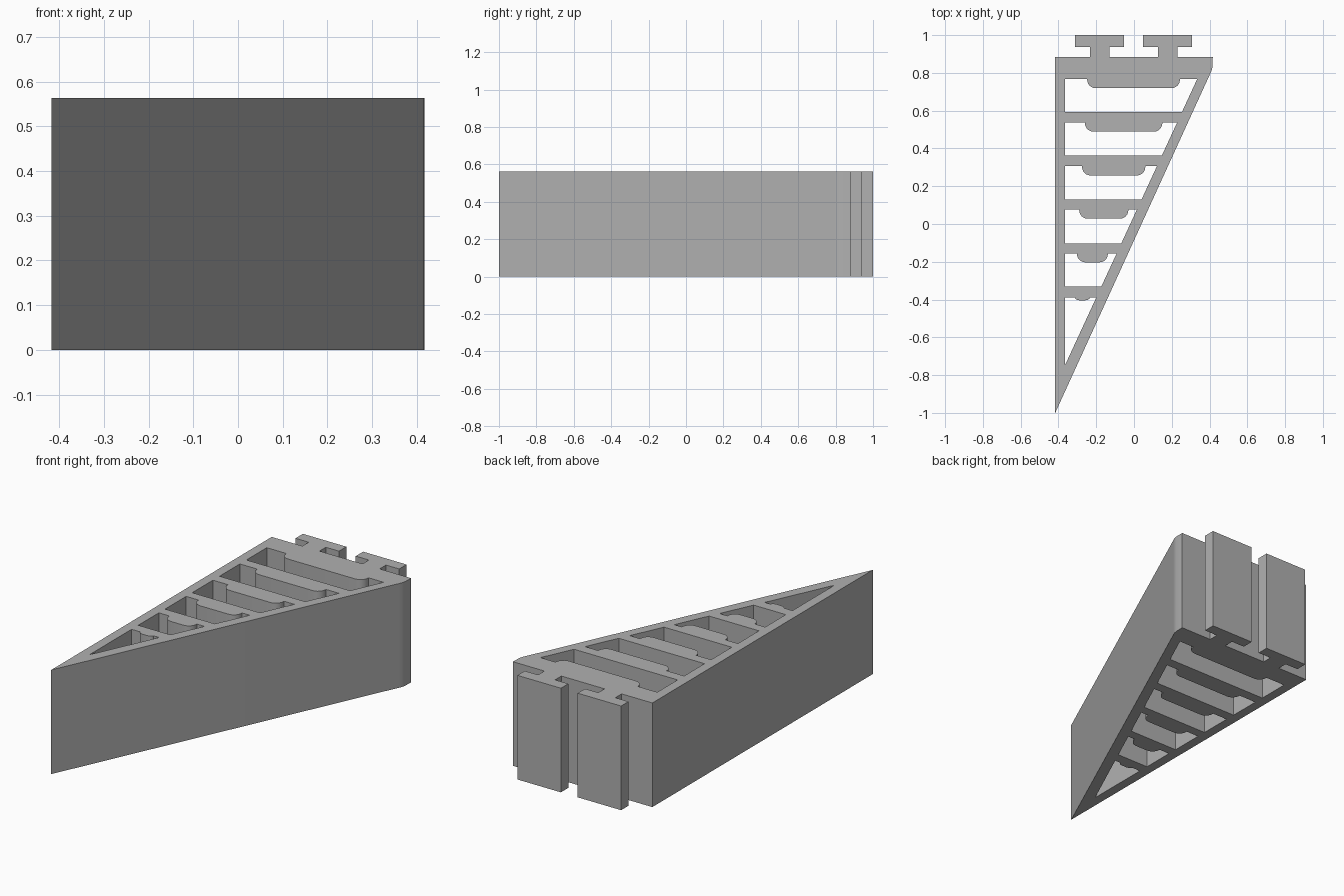
import bpy, bmesh, math

if "Cube" in bpy.data.objects:
    bpy.data.objects.remove(bpy.data.objects["Cube"], do_unlink=True)

HEIGHT = 0.563
LEFT, INNER = -0.417, -0.365      # outer and inner faces of the straight wall
APEX, SLOPE = -0.747, 2.165       # inner face of the sloping wall

grey = bpy.data.materials.new("mid grey")
grey.use_nodes = True
colour = (0.44, 0.44, 0.44, 1)
grey.diffuse_color = colour
grey.node_tree.nodes["Principled BSDF"].inputs["Base Color"].default_value = colour


def slope_x(y):
    return INNER + (y - APEX) / SLOPE


def arc(cx, cy, rx, ry, start, steps=6):
    """Quarter ellipse running anticlockwise."""
    angles = [start + math.pi / 2 * i / steps for i in range(steps + 1)]
    return [(cx + rx * math.cos(a), cy + ry * math.sin(a)) for a in angles]


def cell(top, bottom, x0, x1, drop):
    """Opening between two ribs, with a rounded pad hanging from the upper rib."""
    r = min(0.045, (x1 - x0) / 3)
    ry = min(r, drop)
    low = top - drop
    pad = [(x0, top)] + arc(x0 + r, low + ry, r, ry, math.pi)
    pad += arc(x1 - r, low + ry, r, ry, 1.5 * math.pi) + [(x1, top)]
    points = [(INNER, top)] + pad + [(slope_x(top), top), (slope_x(bottom), bottom)]
    if bottom > APEX:
        points.append((INNER, bottom))
    return points


def tee(x, back=0.883, under=0.937, end=1.0):
    """T-shaped rail on the back wall, traced from right to left."""
    return [(x + 0.051, back), (x + 0.051, under), (x + 0.13, under), (x + 0.13, end),
            (x - 0.13, end), (x - 0.13, under), (x - 0.051, under), (x - 0.051, back)]


# Outer wedge with two rails
outline = [(LEFT, -1), (0.404, 0.797), (0.412, 0.815), (0.416, 0.835), (0.417, 0.883)]
outline += tee(0.178) + tee(-0.182) + [(LEFT, 0.883)]

# Ribbed openings: top, bottom, pad left, pad right, pad depth
cells = [
    (0.767, 0.593, -0.248, 0.243, 0.048),
    (0.537, 0.363, -0.260, 0.150, 0.048),
    (0.307, 0.130, -0.275, 0.060, 0.050),
    (0.078, -0.102, -0.290, -0.030, 0.050),
    (-0.155, -0.331, -0.302, -0.138, 0.048),
    (-0.388, APEX, -0.313, -0.233, 0.016),
]

# Filled flat profile, extruded to full height
curve = bpy.data.curves.new("wedge_profile", "CURVE")
curve.dimensions = "2D"
curve.fill_mode = "BOTH"
curve.extrude = HEIGHT / 2
for loop in [outline] + [cell(*c) for c in cells]:
    spline = curve.splines.new("POLY")
    spline.points.add(len(loop) - 1)
    for point, (x, y) in zip(spline.points, loop):
        point.co = (x, y, 0, 1)
    spline.use_cyclic_u = True

helper = bpy.data.objects.new("wedge_profile", curve)
bpy.context.collection.objects.link(helper)
bpy.context.view_layer.update()
mesh = bpy.data.meshes.new_from_object(
    helper.evaluated_get(bpy.context.evaluated_depsgraph_get()))
bpy.data.objects.remove(helper, do_unlink=True)

# Weld the walls to the caps and stand the part on the ground
bm = bmesh.new()
bm.from_mesh(mesh)
bmesh.ops.remove_doubles(bm, verts=bm.verts, dist=0.0005)
bmesh.ops.recalc_face_normals(bm, faces=bm.faces)
bmesh.ops.translate(bm, verts=bm.verts, vec=(0, 0, HEIGHT / 2))
bm.to_mesh(mesh)
bm.free()
mesh.materials.clear()
mesh.materials.append(grey)

wedge = bpy.data.objects.new("ribbed_wedge", mesh)
bpy.context.collection.objects.link(wedge)
bpy.context.view_layer.objects.active = wedge
wedge.select_set(True)
bpy.ops.object.shade_smooth_by_angle(angle=math.radians(30))
